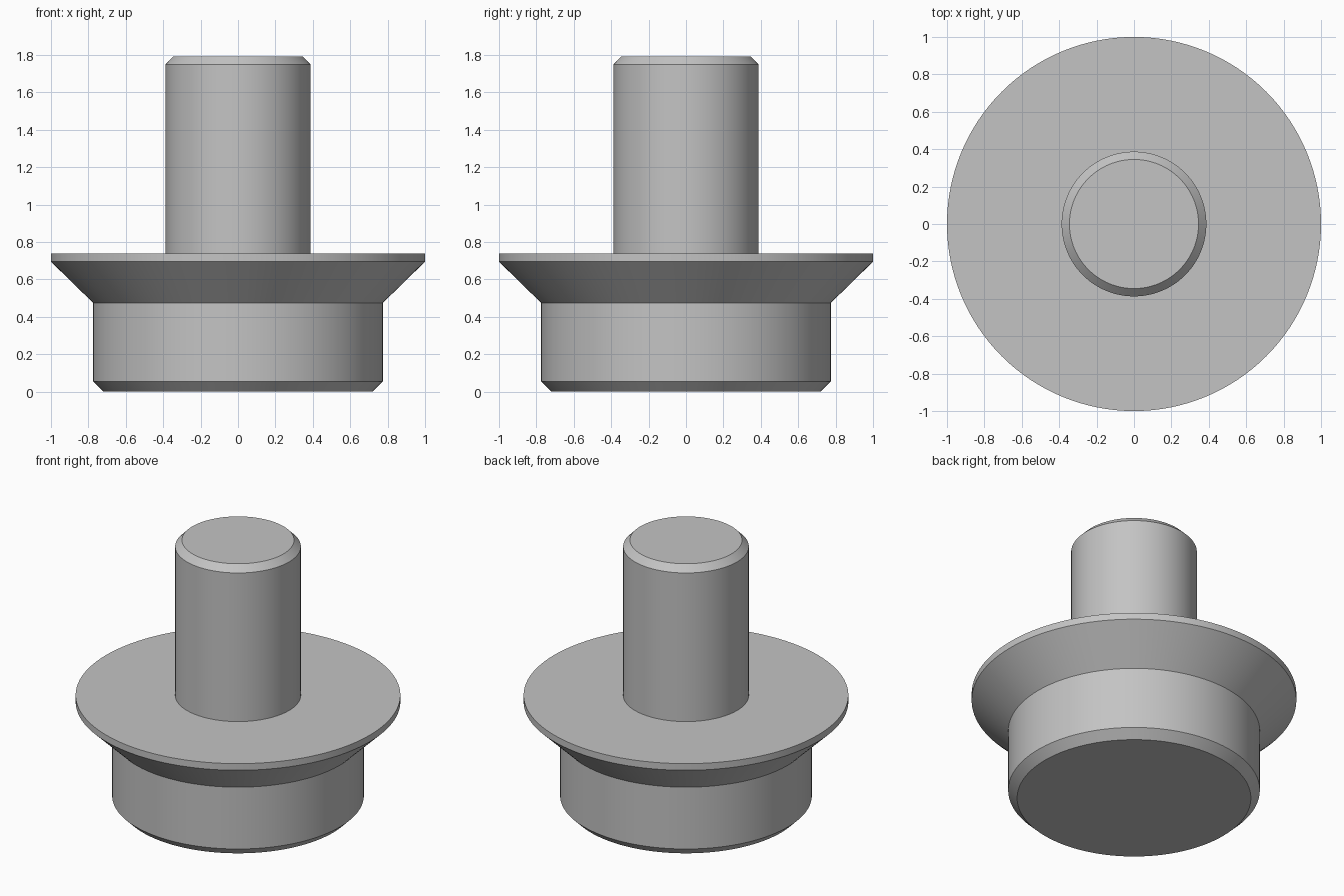
import bpy, bmesh, math

cube = bpy.data.objects.get("Cube")
if cube:
    bpy.data.objects.remove(cube, do_unlink=True)

SEGMENTS = 128

steel = bpy.data.materials.new("plain grey")
steel.use_nodes = True
colour = (0.55, 0.55, 0.55, 1)
steel.diffuse_color = colour
steel.node_tree.nodes["Principled BSDF"].inputs["Base Color"].default_value = colour


def lathe(name, profile):
    """Revolve (radius, height) points about z and cap both ends."""
    bm = bmesh.new()
    rings = []
    for r, z in profile:
        angles = [math.tau * i / SEGMENTS for i in range(SEGMENTS)]
        rings.append([bm.verts.new((r * math.cos(a), r * math.sin(a), z)) for a in angles])
    for low, high in zip(rings, rings[1:]):
        for i in range(SEGMENTS):
            j = (i + 1) % SEGMENTS
            bm.faces.new((low[i], low[j], high[j], high[i]))
    bm.faces.new(rings[0][::-1])
    bm.faces.new(rings[-1])
    mesh = bpy.data.meshes.new(name)
    bm.to_mesh(mesh)
    bm.free()
    mesh.materials.append(steel)
    obj = bpy.data.objects.new(name, mesh)
    bpy.context.collection.objects.link(obj)
    bpy.ops.object.select_all(action="DESELECT")
    obj.select_set(True)
    bpy.context.view_layer.objects.active = obj
    bpy.ops.object.shade_smooth_by_angle(angle=math.radians(30))
    return obj


# One turned piece: chamfered base, flared flange, chamfered stem
lathe("flanged_stud", [
    (0.72, 0), (0.775, 0.055),          # base chamfer
    (0.775, 0.475),                     # base wall
    (1, 0.695), (1, 0.74),              # flare and flange rim
    (0.387, 0.74), (0.387, 1.75),       # flange top and stem
    (0.345, 1.793),                     # stem chamfer
])
